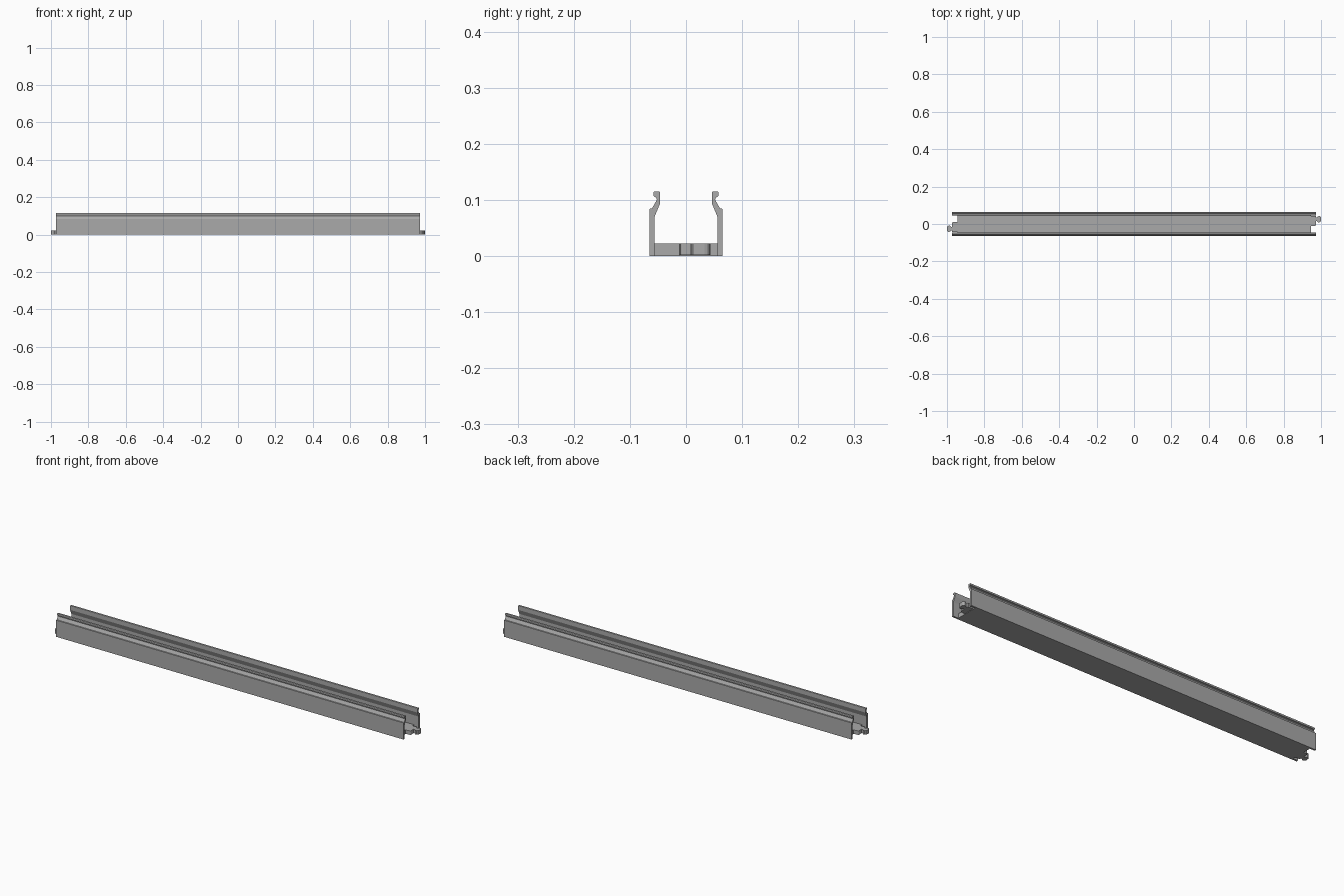
import bpy, bmesh, math

if "Cube" in bpy.data.objects:
    bpy.data.objects.remove(bpy.data.objects["Cube"])

grey = bpy.data.materials.new("light grey plastic")
grey.diffuse_color = (0.40, 0.40, 0.40, 1)
grey.use_nodes = True
grey.node_tree.nodes["Principled BSDF"].inputs["Base Color"].default_value = grey.diffuse_color


def prism(name, outline, place, depth):
    """Extrude a closed 2D outline; place maps 2D points into space."""
    bm = bmesh.new()
    face = bm.faces.new([bm.verts.new(place(a, b)) for a, b in outline])
    new = bmesh.ops.extrude_face_region(bm, geom=[face])["geom"]
    bmesh.ops.translate(bm, vec=depth,
                        verts=[v for v in new if isinstance(v, bmesh.types.BMVert)])
    bmesh.ops.recalc_face_normals(bm, faces=bm.faces)
    mesh = bpy.data.meshes.new(name)
    bm.to_mesh(mesh)
    bm.free()
    mesh.materials.append(grey)
    obj = bpy.data.objects.new(name, mesh)
    bpy.context.collection.objects.link(obj)
    return obj


def corner(cx, cy, r, start, end, n=4):
    """Points of a rounded corner."""
    return [(cx + r * math.cos(math.radians(start + (end - start) * i / n)),
             cy + r * math.sin(math.radians(start + (end - start) * i / n)))
            for i in range(n + 1)]


# Side walls with a stepped shoulder, inward slope and hooked lip
L = 0.972
wall = [(0.056, 0), (0.065, 0), (0.065, 0.084), (0.0605, 0.085),
        (0.052, 0.100), (0.053, 0.104), (0.057, 0.106), (0.058, 0.108),
        (0.058, 0.113), (0.057, 0.1145), (0.047, 0.1145), (0.046, 0.113),
        (0.046, 0.094), (0.056, 0.070)]
for name, s in (("front_wall", -1), ("back_wall", 1)):
    prism(name, wall, lambda y, z, s=s: (-L, s * y, z), (2 * L, 0, 0))

# Floor: each end has an open socket beside a rounded connector tab
half = [(0.945, -0.056), (0.945, -0.012)]
half += [(0.967, -0.010)] + corner(0.967, -0.005, 0.005, -90, 0)
half += [(L, 0.016), (0.978, 0.016)]
half += corner(0.988, 0.019, 0.011, -140, 0)[1:]
half += corner(0.990, 0.033, 0.010, 0, 130)
half += [(0.978, 0.036), (L, 0.036), (L, 0.044), (0.945, 0.044), (0.945, 0.056)]

# Pull the tab tips out to the full length
tip = max(x for x, y in half)
half = [(x + (1.0 - tip) if x > 0.979 else x, y) for x, y in half]
floor = half + [(-x, -y) for x, y in half]
prism("floor", floor, lambda x, y: (x, y, 0.002), (0, 0, 0.020))

# Underside skin of the floor, stopping short of the connectors
prism("floor_base", [(-0.945, -0.056), (0.945, -0.056), (0.945, 0.056), (-0.945, 0.056)],
      lambda x, y: (x, y, 0), (0, 0, 0.002))
